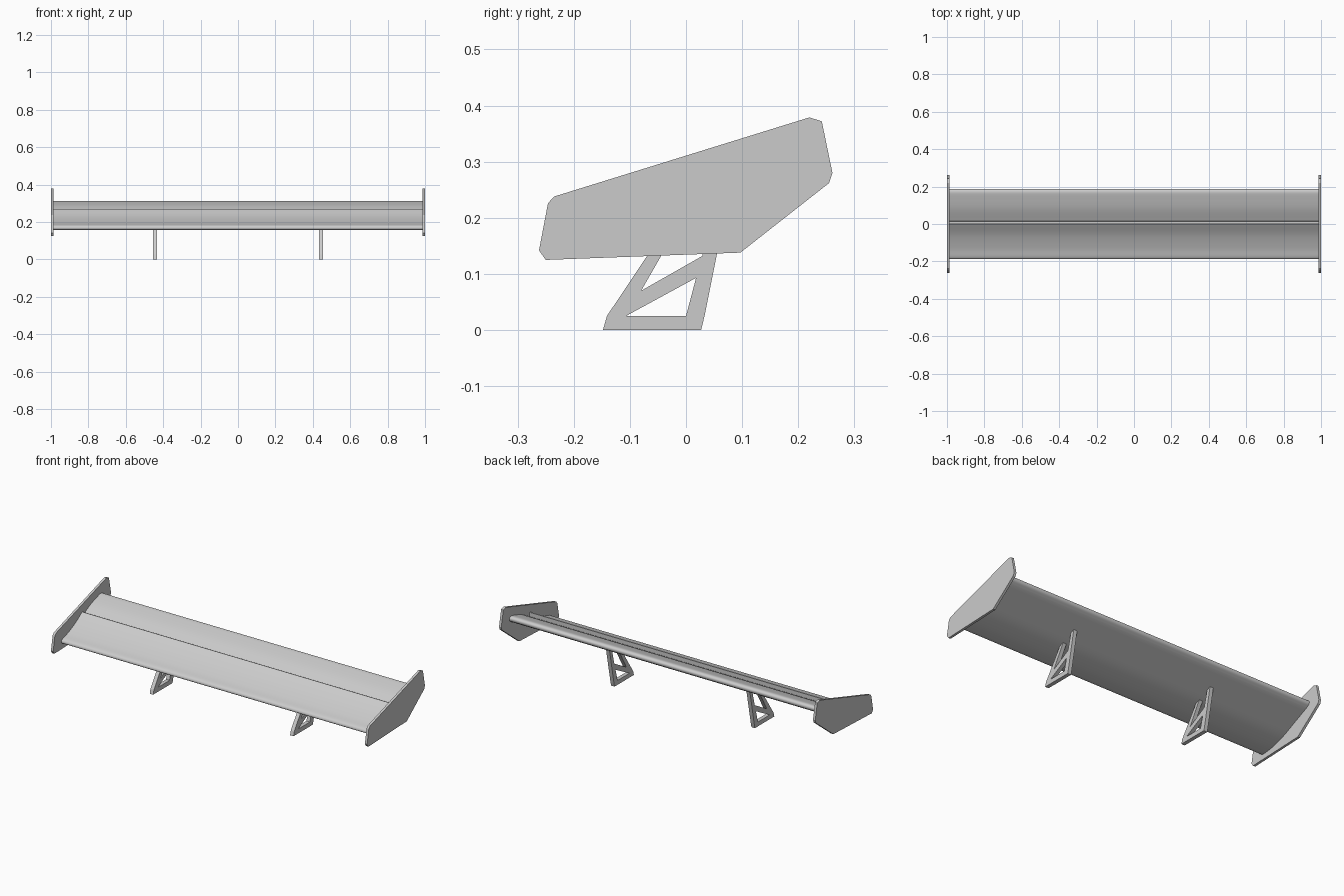
import bpy, bmesh
from mathutils import Vector
from math import radians

cube = bpy.data.objects.get("Cube")
if cube:
    bpy.data.objects.remove(cube)

grey = bpy.data.materials.new("satin_grey")
grey.use_nodes = True
colour = (0.6, 0.6, 0.6, 1)
grey.diffuse_color = colour
grey.node_tree.nodes["Principled BSDF"].inputs["Base Color"].default_value = colour


def smooth_path(pts, steps=5):
    """Catmull-Rom path through (y, z) points."""
    p = [Vector(q) for q in pts]
    p = [2 * p[0] - p[1]] + p + [2 * p[-1] - p[-2]]
    out = []
    for a, b, c, d in zip(p, p[1:], p[2:], p[3:]):
        for i in range(steps):
            t = i / steps
            out.append(0.5 * (2 * b + (c - a) * t + (2 * a - 5 * b + 4 * c - d) * t ** 2
                              + (3 * b - a - 3 * c + d) * t ** 3))
    return out + [p[-2]]


def extrude_profile(name, outline, x0, x1, holes=()):
    """Closed (y, z) outline with optional holes, extruded from x0 to x1."""
    bm = bmesh.new()
    for loop in (outline, *holes):
        vs = [bm.verts.new((x0, y, z)) for y, z in loop]
        for a, b in zip(vs, vs[1:] + vs[:1]):
            bm.edges.new((a, b))
    bmesh.ops.triangle_fill(bm, edges=bm.edges[:], use_beauty=True)
    geo = bmesh.ops.extrude_face_region(bm, geom=bm.faces[:])["geom"]
    moved = [v for v in geo if isinstance(v, bmesh.types.BMVert)]
    bmesh.ops.translate(bm, verts=moved, vec=(x1 - x0, 0, 0))
    bmesh.ops.recalc_face_normals(bm, faces=bm.faces[:])
    mesh = bpy.data.meshes.new(name)
    bm.to_mesh(mesh)
    bm.free()
    mesh.materials.append(grey)
    obj = bpy.data.objects.new(name, mesh)
    bpy.context.collection.objects.link(obj)
    return obj


# Wing blade: rounded nose, concave front plane, slot, rear flap, curved underside
front_plane = smooth_path([(-0.172, 0.156), (-0.186, 0.162), (-0.187, 0.173), (-0.175, 0.183),
                           (-0.13, 0.197), (-0.06, 0.229), (0.0, 0.269)])
slot = [(0.004, 0.268), (0.004, 0.24), (0.014, 0.24)]
rear_flap = smooth_path([(0.016, 0.252), (0.08, 0.284), (0.14, 0.304), (0.172, 0.311),
                         (0.186, 0.303), (0.184, 0.288), (0.165, 0.274)])
underside = smooth_path([(0.165, 0.274), (0.07, 0.23), (-0.02, 0.189), (-0.1, 0.165), (-0.172, 0.156)])
wing = extrude_profile("wing_blade", front_plane + slot + rear_flap + underside[1:-1], -0.987, 0.987)
bpy.context.view_layer.objects.active = wing
wing.select_set(True)
bpy.ops.object.shade_smooth_by_angle(angle=radians(40))

# End plates and support brackets, one of each per side
plate = [(-0.262, 0.142), (-0.25, 0.125), (0.097, 0.138), (0.255, 0.262), (0.261, 0.28),
         (0.242, 0.372), (0.22, 0.379), (-0.235, 0.238), (-0.246, 0.226)]
bracket = [(-0.148, 0), (0.027, 0), (0.033, 0.025), (0.076, 0.24), (0.054, 0.232), (0.029, 0.132),
           (-0.08, 0.07), (-0.007, 0.197), (-0.028, 0.194), (-0.141, 0.025)]
window = [(-0.107, 0.025), (0.0, 0.025), (0.018, 0.093)]
for side, s in (("left", 1), ("right", -1)):
    extrude_profile(side + "_end_plate", plate, s * 0.986, s * 1.0)
    extrude_profile(side + "_bracket", bracket, s * 0.433, s * 0.455, [window])
